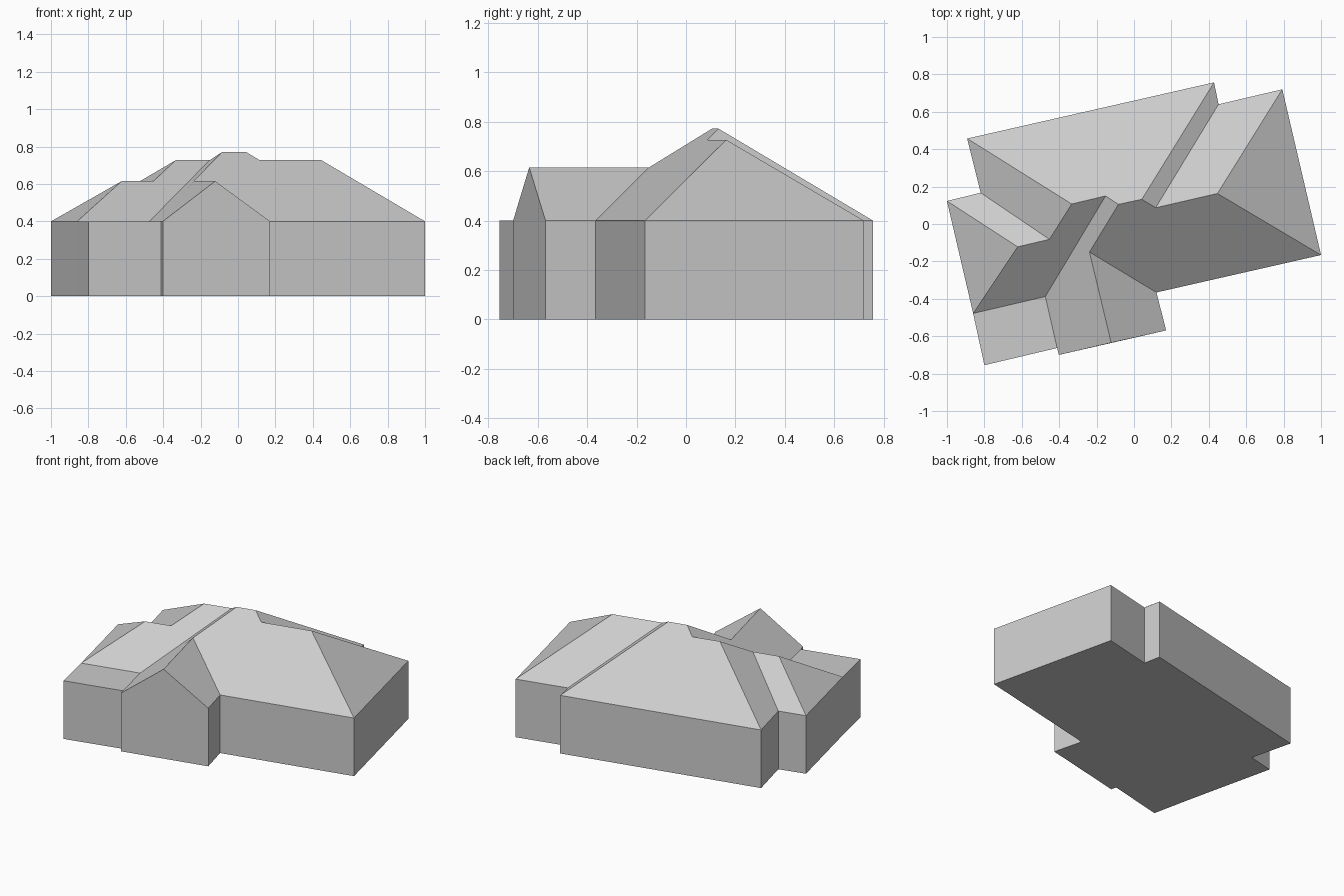
import bpy
import bmesh

default_cube = bpy.data.objects.get("Cube")
if default_cube:
    bpy.data.objects.remove(default_cube, do_unlink=True)

# Level of the eaves and of the three ridges
EAVES, LOW, MIDDLE, HIGH = 0.4, 0.615, 0.727, 0.772

grey = bpy.data.materials.new("plain_grey")
grey.use_nodes = True
tint = (0.6, 0.6, 0.6, 1)
grey.diffuse_color = tint
grey.node_tree.nodes["Principled BSDF"].inputs["Base Color"].default_value = tint

# Corners of the ground plan, counter-clockwise from the porch
plan = {
    "porch_west": (-0.8, -0.755), "porch_east": (-0.411, -0.663),
    "gable_west": (-0.402, -0.7), "gable_east": (0.172, -0.569),
    "gable_nook": (0.12, -0.366), "east_front": (1.0, -0.166),
    "east_back": (0.793, 0.72), "back_nook": (0.452, 0.64),
    "back_east": (0.428, 0.757), "back_west": (-0.892, 0.457),
    "west_nook": (-0.82, 0.167), "west_back": (-1.0, 0.123),
    "west_front": (-0.86, -0.478),
}
points = {name: (x, y, EAVES) for name, (x, y) in plan.items()}
points["porch_nook"] = (-0.474, -0.388, EAVES)

# Ridge ends, grouped by height
ridges = {
    LOW: {"gable_peak": (-0.122, -0.635), "gable_valley": (-0.238, -0.15),
          "wing_hip": (-0.622, -0.122), "wing_valley": (-0.452, -0.082)},
    MIDDLE: {"left_hip": (-0.333, 0.107), "left_valley": (-0.152, 0.15),
             "right_valley": (0.116, 0.087), "right_hip": (0.446, 0.163)},
    HIGH: {"top_left": (-0.083, 0.105), "top_right": (0.042, 0.132)},
}
for level, ends in ridges.items():
    points.update({name: (x, y, level) for name, (x, y) in ends.items()})


def build(name, faces):
    """Make a flat-shaded object from faces given as lists of positions."""
    bm = bmesh.new()
    for face in faces:
        bm.faces.new([bm.verts.new(p) for p in face])
    bmesh.ops.remove_doubles(bm, verts=bm.verts, dist=0.0001)
    mesh = bpy.data.meshes.new(name)
    bm.to_mesh(mesh)
    bm.free()
    mesh.materials.append(grey)
    obj = bpy.data.objects.new(name, mesh)
    bpy.context.collection.objects.link(obj)


def build_roof(name, *outlines):
    build(name, [[points[n] for n in text.split()] for text in outlines])


# Walls and floor
corners = list(plan)
walls = [[(x, y, 0) for x, y in reversed(list(plan.values()))]]
for a, b in zip(corners, corners[1:] + corners[:1]):
    wall = [(*plan[a], 0), (*plan[b], 0), points[b], points[a]]
    if a == "gable_west":
        wall.insert(3, points["gable_peak"])
    walls.append(wall)
build("walls", walls)

# Flat porch roof
build_roof("porch_roof", "porch_west porch_east porch_nook west_front")

# Front gable, whose left slope runs up to the top ridge
build_roof(
    "gable_roof",
    "gable_west gable_peak gable_valley top_left left_valley porch_nook porch_east",
    "gable_east gable_nook gable_valley gable_peak",
)

# Hipped main roof
build_roof(
    "main_roof",
    "gable_nook east_front right_hip right_valley top_right top_left gable_valley",
    "east_front east_back right_hip",
    "east_back back_nook right_valley right_hip",
    "back_nook back_east top_right right_valley",
    "back_east back_west left_hip left_valley top_left top_right",
)

# Stepped roof of the west wing
build_roof(
    "wing_roof",
    "back_west west_nook wing_valley left_hip",
    "west_nook west_back wing_hip wing_valley",
    "west_back west_front wing_hip",
    "west_front porch_nook left_valley left_hip wing_valley wing_hip",
)
